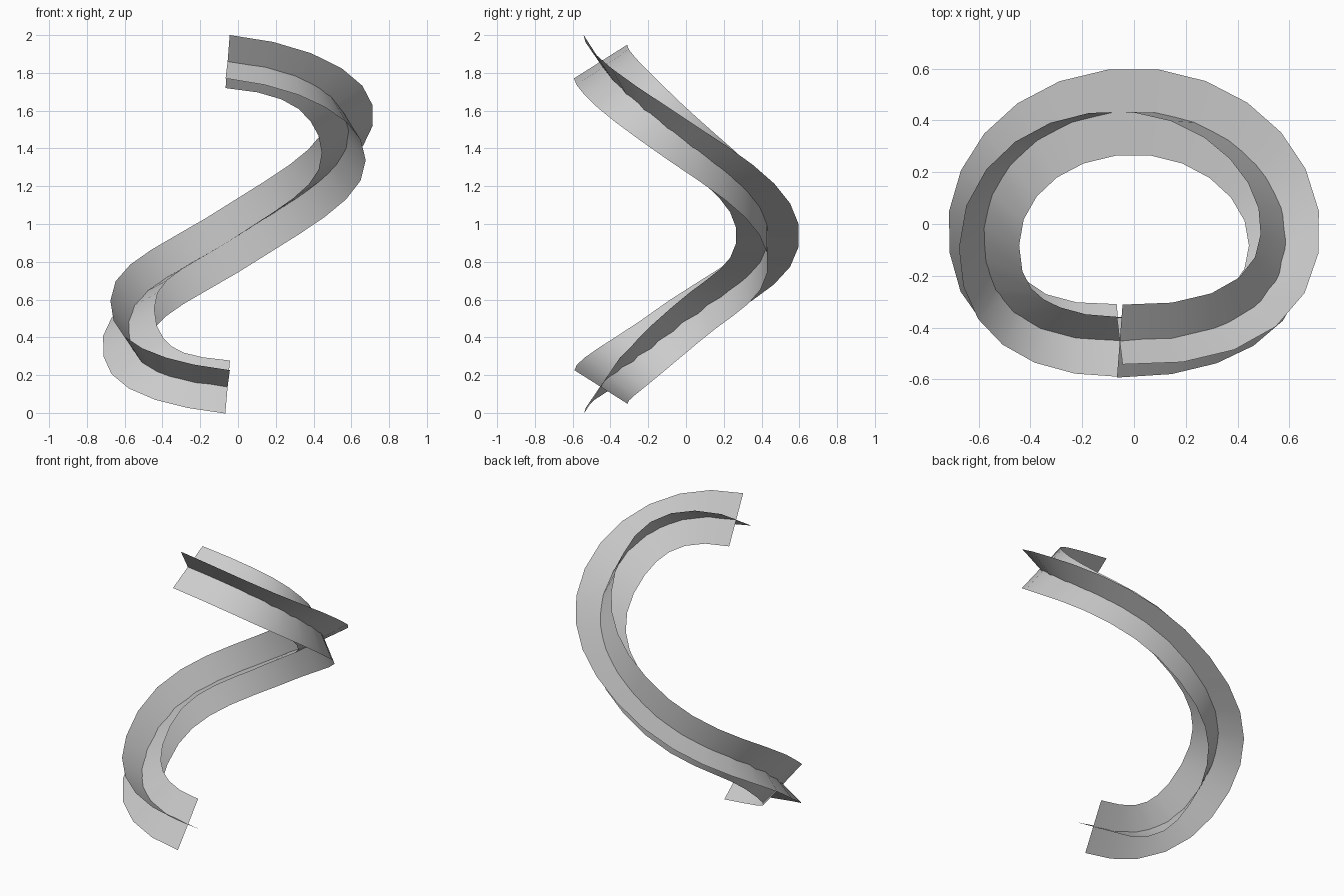
import bpy, bmesh, math
from mathutils import Vector

if "Cube" in bpy.data.objects:
    bpy.data.objects.remove(bpy.data.objects["Cube"])

# Helix centre line: point, tangent, incoming and outgoing handle lengths
KNOTS = [
    ((-0.055, -0.45, 0.137), (-1, -0.02, 0.10), 0.00, 0.36),
    ((-0.58, -0.05, 0.455), (0, 1, 0.78), 0.26, 0.26),
    ((0.0, 0.435, 0.94), (1, 0, 0.64), 0.335, 0.315),
    ((0.58, -0.05, 1.475), (0, -1, 0.78), 0.26, 0.25),
    ((-0.055, -0.452, 1.86), (-1, 0.02, 0.09), 0.42, 0.00),
]
HALF_WIDTH = 0.167
SEGMENTS = 23


def path(s):
    """Position and tangent on the centre line, s from 0 to 4."""
    i = min(int(s), 3)
    t = s - i
    p0, t0, _, h0 = KNOTS[i]
    p3, t3, h3, _ = KNOTS[i + 1]
    p0, p3 = Vector(p0), Vector(p3)
    p1, p2 = p0 + Vector(t0) * h0, p3 - Vector(t3) * h3
    u = 1 - t
    pos = p0 * u**3 + p1 * 3 * u * u * t + p2 * 3 * u * t * t + p3 * t**3
    tan = (p1 - p0) * u * u + (p2 - p1) * 2 * u * t + (p3 - p2) * t * t
    return pos, tan.normalized()


def ribbon(name, offset):
    """Flat strip along the path, twisting slowly around it."""
    bm = bmesh.new()
    prev = None
    for k in range(SEGMENTS + 1):
        s = 4 * k / SEGMENTS
        pos, tan = path(s)
        out = Vector((0, 0, 1)).cross(tan).normalized()
        up = tan.cross(out)
        if up.z < 0:
            up = -up
        q = s - 2
        a = math.radians(36 * q - 1.8 * q**3 + offset)
        d = (out * math.cos(a) + up * math.sin(a)) * HALF_WIDTH
        pair = bm.verts.new(pos - d), bm.verts.new(pos + d)
        if prev:
            bm.faces.new((prev[0], prev[1], pair[1], pair[0]))
        prev = pair
    for f in bm.faces:
        f.smooth = True
    mesh = bpy.data.meshes.new(name)
    bm.to_mesh(mesh)
    bm.free()
    bpy.context.collection.objects.link(bpy.data.objects.new(name, mesh))


# Two crossed ribbons form the X-shaped section
ribbon("radial_ribbon", 0)
ribbon("upright_ribbon", 90)
